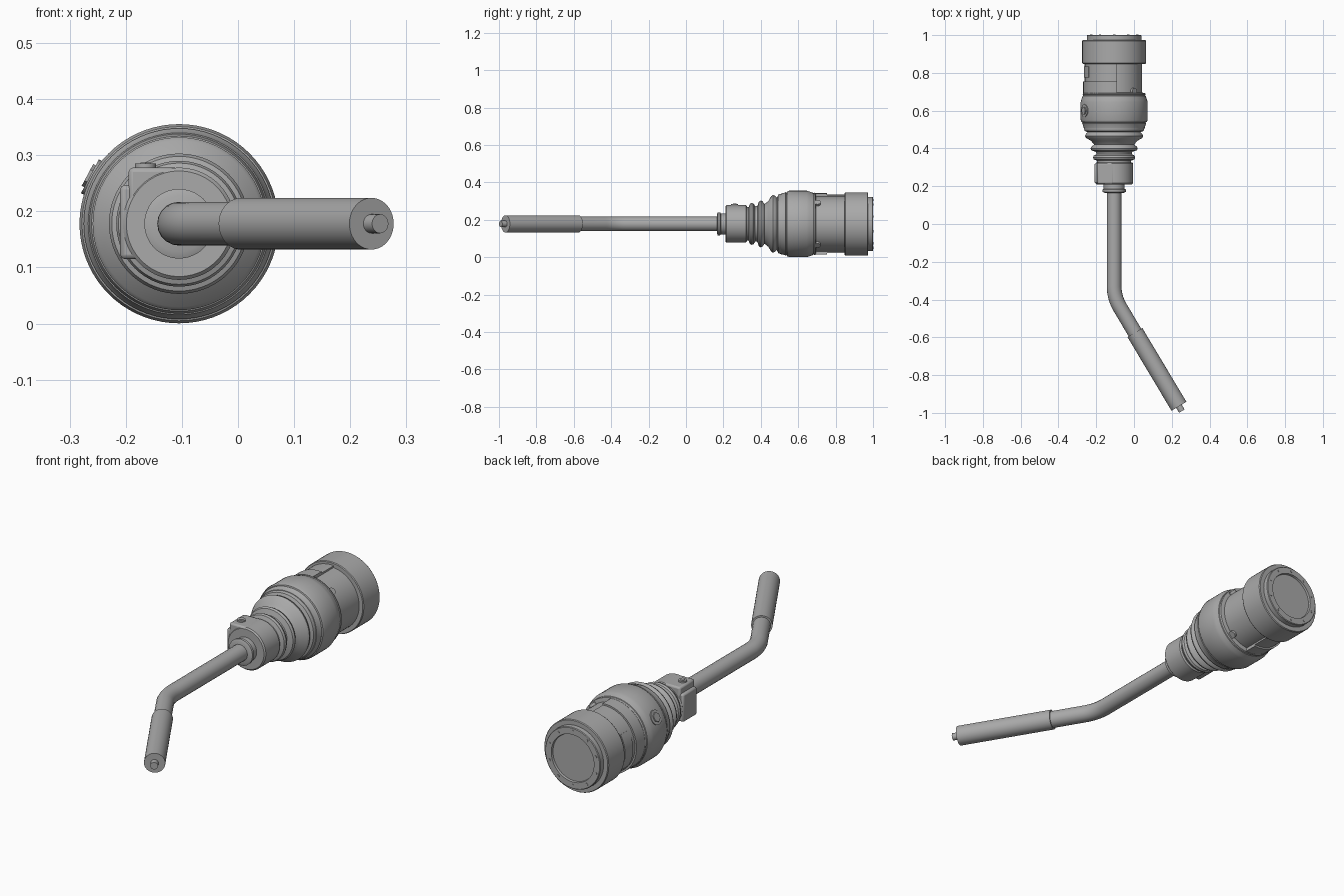
import bpy, bmesh
from math import pi, sin, cos, tan, radians
from mathutils import Vector, Matrix

cube = bpy.data.objects.get("Cube")
if cube:
    bpy.data.objects.remove(cube)

AX, AZ = -0.105, 0.178          # main axis runs along y

grey = bpy.data.materials.new("plain_grey")
grey.use_nodes = True
COL = (0.4, 0.4, 0.4, 1)
grey.diffuse_color = COL
grey.node_tree.nodes["Principled BSDF"].inputs["Base Color"].default_value = COL


def finish(ob, bevel=0):
    ob.data.materials.clear()
    ob.data.materials.append(grey)
    if bevel:
        mod = ob.modifiers.new("soft_edges", "BEVEL")
        mod.width, mod.segments = bevel, 2
    bpy.ops.object.select_all(action="DESELECT")
    ob.select_set(True)
    bpy.context.view_layer.objects.active = ob
    bpy.ops.object.shade_smooth_by_angle(angle=radians(32))
    return ob


def mesh_object(name, bm, bevel=0):
    bmesh.ops.recalc_face_normals(bm, faces=bm.faces)
    me = bpy.data.meshes.new(name)
    bm.to_mesh(me)
    bm.free()
    ob = bpy.data.objects.new(name, me)
    bpy.context.collection.objects.link(ob)
    return finish(ob, bevel)


def on_axis(y, r, deg):
    a = radians(deg)
    return Vector((AX + r * cos(a), y, AZ + r * sin(a)))


def lathe(name, profile, steps=72):
    """Full revolve of (y, radius) points about the main axis."""
    bm = bmesh.new()
    rings = [[bm.verts.new(on_axis(y, r, 360 * i / steps)) for i in range(steps)]
             for y, r in profile]
    for a, b in zip(rings, rings[1:]):
        for i in range(steps):
            j = (i + 1) % steps
            bm.faces.new((a[i], a[j], b[j], b[i]))
    bm.faces.new(rings[0])
    bm.faces.new(rings[-1])
    return mesh_object(name, bm)


def shell(name, y0, y1, r0, r1, a0, a1, steps=40):
    """Part ring between two angles."""
    bm = bmesh.new()
    section = [(y0, r0), (y0, r1), (y1, r1), (y1, r0)]
    rings = [[bm.verts.new(on_axis(y, r, a0 + (a1 - a0) * i / steps)) for y, r in section]
             for i in range(steps + 1)]
    for a, b in zip(rings, rings[1:]):
        for i in range(4):
            j = (i + 1) % 4
            bm.faces.new((a[i], a[j], b[j], b[i]))
    bm.faces.new(rings[0])
    bm.faces.new(rings[-1])
    return mesh_object(name, bm)


def rod(name, p, q, r, sides=32, bevel=0):
    p, q = Vector(p), Vector(q)
    rot = (q - p).to_track_quat("Z", "Y").to_matrix().to_4x4()
    bm = bmesh.new()
    bmesh.ops.create_cone(bm, cap_ends=True, segments=sides, radius1=r, radius2=r,
                          depth=(q - p).length,
                          matrix=Matrix.Translation((p + q) / 2) @ rot)
    return mesh_object(name, bm, bevel)


def block(name, lo, hi, bevel):
    lo, hi = Vector(lo), Vector(hi)
    bm = bmesh.new()
    bmesh.ops.create_cube(bm, size=1, matrix=Matrix.Translation((lo + hi) / 2)
                          @ Matrix.Diagonal((*(hi - lo), 1)))
    return mesh_object(name, bm, bevel)


# bent neck tube
turn, R = radians(31), 0.22
reach = R * tan(turn / 2)
start = -0.39 + reach
path = [(AX, 0.25, AZ)]
for i in range(13):
    a = turn * i / 12
    path.append((AX + R * (1 - cos(a)), start - R * sin(a), AZ))
way = Vector((sin(turn), -cos(turn), 0))
sleeve_start = Vector((0.005, -0.575, AZ))
sleeve_end = Vector((0.238, -0.965, AZ))
path.append(tuple(sleeve_start + way * 0.05))
cu = bpy.data.curves.new("neck_tube", "CURVE")
cu.dimensions = "3D"
cu.bevel_depth, cu.bevel_resolution, cu.use_fill_caps = 0.039, 8, True
sp = cu.splines.new("POLY")
sp.points.add(len(path) - 1)
for pt, co in zip(sp.points, path):
    pt.co = (*co, 1)
tube = bpy.data.objects.new("neck_tube", cu)
bpy.context.collection.objects.link(tube)
bpy.context.view_layer.objects.active = tube
tube.select_set(True)
bpy.ops.object.convert(target="MESH")
finish(bpy.context.view_layer.objects.active)

# nozzle and contact tip
rod("nozzle", sleeve_start, sleeve_end, 0.046, 40)
rod("contact_tip", sleeve_end - way * 0.02, sleeve_end + way * 0.03, 0.017, 24)

# neck collar and clamp
lathe("neck_collar", [(0.165, 0.05), (0.17, 0.062), (0.182, 0.062), (0.186, 0.056),
                      (0.22, 0.056)], 48)
lathe("clamp_ring", [(0.21, 0.094), (0.216, 0.1), (0.32, 0.1), (0.326, 0.094)])
block("clamp_lug", (-0.195, 0.212, 0.17), (-0.105, 0.324, 0.278), 0.008)
block("clamp_jaw", (-0.21, 0.216, 0.115), (-0.15, 0.32, 0.247), 0.008)
rod("clamp_screw", (-0.165, 0.26, 0.26), (-0.165, 0.26, 0.285), 0.019, 24)
rod("screw_socket", (-0.165, 0.26, 0.28), (-0.165, 0.26, 0.287), 0.01, 6)

# ribbed boot
lathe("ribbed_boot", [
    (0.3, 0.09), (0.335, 0.09), (0.342, 0.108), (0.352, 0.112), (0.362, 0.108),
    (0.37, 0.094), (0.382, 0.096), (0.39, 0.12), (0.4, 0.125), (0.41, 0.12),
    (0.42, 0.106), (0.44, 0.122), (0.455, 0.148), (0.465, 0.154), (0.476, 0.15),
    (0.486, 0.14), (0.493, 0.156), (0.505, 0.16), (0.52, 0.158)])

# main housing with seam grooves
lathe("housing", [
    (0.505, 0.14), (0.508, 0.162), (0.525, 0.166), (0.533, 0.17), (0.535, 0.167),
    (0.538, 0.167), (0.54, 0.173), (0.552, 0.1775), (0.645, 0.1775), (0.658, 0.174),
    (0.678, 0.167), (0.68, 0.164), (0.683, 0.164), (0.685, 0.167), (0.692, 0.165),
    (0.696, 0.148)])

# rear barrel, stepped half sleeve and end collar
lathe("barrel_core", [(0.66, 0.147), (0.87, 0.147)])
shell("barrel_half_sleeve", 0.69, 0.86, 0.13, 0.156, 85, 275)
shell("sleeve_band", 0.69, 0.755, 0.13, 0.164, 85, 275)
shell("side_label_plate", 0.775, 0.835, 0.15, 0.16, 148, 212, 16)
lathe("end_collar", [(0.848, 0.14), (0.848, 0.166), (0.852, 0.169), (0.97, 0.169),
                     (0.974, 0.166), (0.974, 0.13)])
for side, deg in (("upper", 47), ("lower", -47)):
    rod(side + "_stop", on_axis(0.703, 0.14, deg), on_axis(0.703, 0.159, deg), 0.017, 20)

# end cap with recessed disc and bolts
lathe("end_cap", [(0.96, 0.145), (0.997, 0.145), (1.0, 0.142), (1.0, 0.112),
                  (0.99, 0.11)])
for i in range(10):
    deg = 36 * i + 18
    rod("cap_bolt_%d" % (i + 1), on_axis(0.99, 0.128, deg), on_axis(1.002, 0.128, deg),
        0.006, 12)

# round badge on the upper side of the housing
rod("badge_rim", on_axis(0.6, 0.16, 152), on_axis(0.6, 0.18, 152), 0.034, 28)
rod("badge_centre", on_axis(0.6, 0.165, 152), on_axis(0.6, 0.185, 152), 0.022, 6)
